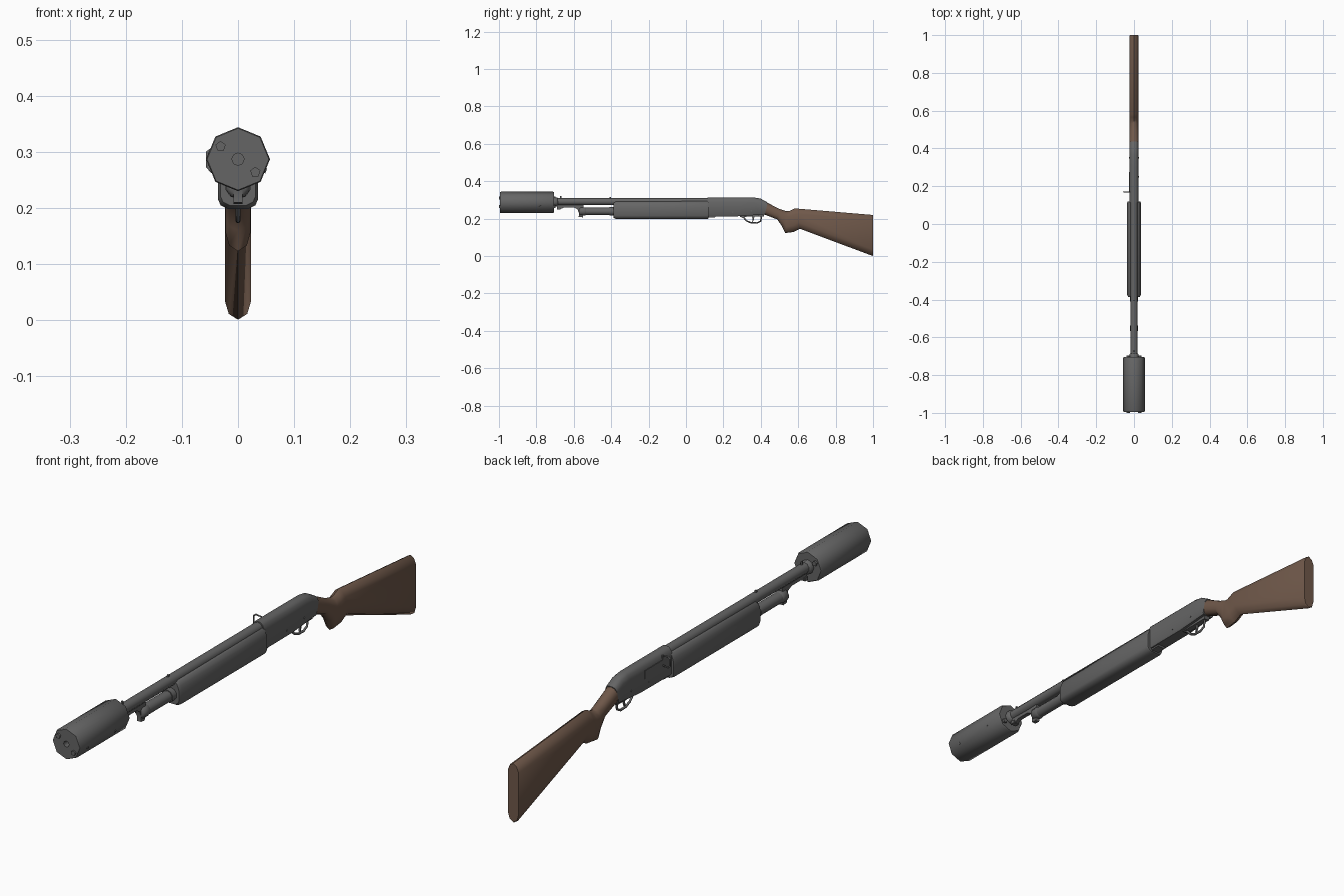
import bpy, bmesh
from math import cos, sin, pi, radians
from mathutils import Vector


def material(name, *rgb):
    m = bpy.data.materials.new(name)
    m.diffuse_color = (*rgb, 1)
    return m


wood = material("wood", 0.16, 0.098, 0.068)
steel = material("dark_steel", 0.13, 0.13, 0.13)


def finish(name, bm, mat, angle):
    bmesh.ops.remove_doubles(bm, verts=bm.verts, dist=1e-5)
    bmesh.ops.recalc_face_normals(bm, faces=bm.faces)
    me = bpy.data.meshes.new(name)
    bm.to_mesh(me)
    bm.free()
    for p in me.polygons:
        p.use_smooth = True
    me.set_sharp_from_angle(angle=radians(angle))
    me.materials.append(mat)
    ob = bpy.data.objects.new(name, me)
    bpy.context.collection.objects.link(ob)
    return ob


def loft(name, rings, mat=steel, angle=50):
    """Skin a list of equal-length point rings and cap both ends."""
    bm = bmesh.new()
    vs = [[bm.verts.new(p) for p in r] for r in rings]
    n = len(vs[0])
    for a, b in zip(vs, vs[1:]):
        for i in range(n):
            j = (i + 1) % n
            bm.faces.new((a[i], a[j], b[j], b[i]))
    bm.faces.new(vs[0])
    bm.faces.new(vs[-1])
    return finish(name, bm, mat, angle)


def turned(name, profile, x=0, z=0, segs=8):
    """Revolve (radius, y) pairs about an axis along y."""
    return loft(name, [[(x + r * sin(2 * pi * i / segs), y, z + r * cos(2 * pi * i / segs))
                        for i in range(segs)] for r, y in profile])


def plate(name, profile, w, x=0, angle=30):
    """Extrude a side (y, z) profile across x."""
    return loft(name, [[(x + s * w, y, z) for y, z in profile] for s in (-1, 1)], steel, angle)


def screw(name, loc, normal, r=0.005):
    ob = turned(name, [(r, -0.004), (r, 0.002)], segs=6)
    ob.location = loc
    ob.rotation_mode = 'QUATERNION'
    ob.rotation_quaternion = Vector((0, 1, 0)).rotation_difference(Vector(normal))


def wire(name, pts, r, cyclic=False):
    cu = bpy.data.curves.new(name, 'CURVE')
    cu.dimensions = '3D'
    cu.bevel_depth, cu.bevel_resolution, cu.use_fill_caps = r, 1, True
    sp = cu.splines.new('POLY')
    sp.points.add(len(pts) - 1)
    for p, c in zip(sp.points, pts):
        p.co = (*c, 1)
    sp.use_cyclic_u = cyclic
    cu.materials.append(steel)
    ob = bpy.data.objects.new(name, cu)
    bpy.context.collection.objects.link(ob)


def mirrored(half):
    return half + [(-x, z) for x, z in reversed(half) if abs(x) > 1e-6]


# Suppressor can with bore, end bolts and side screws
CZ = 0.287
turned("suppressor", [(0.011, -0.93), (0.011, -0.994), (0.055, -0.994), (0.057, -0.99),
                      (0.057, -0.71), (0.054, -0.705), (0.02, -0.705)], 0, CZ)
for x, z in ((-0.031, 0.023), (0.031, -0.023)):
    for y0, y1 in ((-1.0, -0.99), (-0.71, -0.697)):
        turned("end_bolt", [(0.0095, y0), (0.0095, y1)], x, CZ + z, 5)
a = radians(-22.5)
for y in (-0.94, -0.78):
    screw("side_screw", (0.0525 * cos(a), y, CZ + 0.0525 * sin(a)), (cos(a), 0, sin(a)))

# Barrel, rear collar and magazine tube
turned("barrel", [(0.019, -0.72), (0.019, 0.14)], 0, 0.291, 10)
turned("muzzle_collar", [(0.025, -0.71), (0.025, -0.69), (0.019, -0.685)], 0, 0.289, 8)
turned("magazine_tube", [(0.02, -0.555), (0.02, -0.3)], 0, 0.239, 10)
turned("magazine_cap", [(0.015, -0.572), (0.022, -0.565), (0.022, -0.54), (0.02, -0.535)], 0, 0.239, 10)
turned("tube_ring", [(0.023, -0.41), (0.023, -0.38)], 0, 0.239, 10)

# Sight beads
for y, h in ((-0.67, 0.321), (-0.405, 0.317)):
    plate("sight_bead", [(y - 0.004, 0.305), (y + 0.004, 0.305), (y + 0.003, h), (y - 0.003, h)], 0.003)

# Bracket under the barrel
plate("barrel_bracket", [(-0.69, 0.274), (-0.69, 0.255), (-0.67, 0.252), (-0.65, 0.26), (-0.6, 0.26),
                         (-0.58, 0.25), (-0.572, 0.228), (-0.574, 0.21), (-0.552, 0.207),
                         (-0.548, 0.225), (-0.548, 0.274), (-0.6, 0.272)], 0.008)
plate("bracket_hook", [(-0.69, 0.262), (-0.69, 0.25), (-0.672, 0.25), (-0.672, 0.262)], 0.012)

# Forend: U-shaped grip sleeve
U = mirrored([(0.018, 0.294), (0.026, 0.291), (0.032, 0.274), (0.036, 0.262),
              (0.036, 0.216), (0.031, 0.205), (0.017, 0.198)])
rings = []
for y, s in ((-0.387, 0.86), (-0.375, 1), (0.112, 1), (0.12, 0.95)):
    rings.append([(x * s, y, 0.245 + (z - 0.245) * s - (0.003 if y < 0 and z > 0.28 else 0)) for x, z in U])
loft("forend", rings, steel, 55)

# Receiver and stock: each section joins a top (y, z) to a bottom (y, z)
def section(yt, zt, yb, zb, w, half):
    return [(x * w, yb + (yt - yb) * v, zb + (zt - zb) * v) for x, v in mirrored(half)]

R = [(0, 1), (0.45, 0.985), (0.8, 0.9), (1, 0.74), (1, 0.06), (0.85, 0)]
loft("receiver", [section(*s, R) for s in (
    (0.115, 0.313, 0.115, 0.212, 0.025), (0.30, 0.313, 0.29, 0.213, 0.025),
    (0.365, 0.313, 0.355, 0.218, 0.0245), (0.40, 0.307, 0.39, 0.221, 0.024),
    (0.437, 0.286, 0.422, 0.223, 0.0235))], steel, 40)
plate("carrier_lip", [(0.11, 0.22), (0.11, 0.205), (0.155, 0.207), (0.165, 0.22)], 0.016)
plate("bolt_cover", [(0.17, 0.288), (0.17, 0.258), (0.275, 0.258), (0.275, 0.288)], 0.002, -0.0245)
for y, z in ((0.25, 0.235), (0.35, 0.242)):
    for s in (-1, 1):
        screw("receiver_pin", (s * 0.0245, y, z), (s, 0, 0), 0.0045)

# Side sling loop
wire("sling_loop", [(x, 0.17, z) for x, z in (
    (-0.022, 0.302), (-0.047, 0.305), (-0.055, 0.299), (-0.055, 0.274), (-0.047, 0.265),
    (-0.022, 0.268))], 0.003, True)

# Trigger group
plate("trigger_plate", [(0.285, 0.222), (0.29, 0.21), (0.415, 0.211), (0.42, 0.224)], 0.011)
wire("trigger_guard", [(0, y, z) for y, z in (
    (0.295, 0.213), (0.308, 0.206), (0.325, 0.188), (0.348, 0.178), (0.38, 0.177),
    (0.399, 0.187), (0.404, 0.213))], 0.0045)
plate("trigger", [(0.352, 0.214), (0.357, 0.198), (0.353, 0.184), (0.358, 0.183),
                  (0.364, 0.198), (0.366, 0.214)], 0.003)

# Wooden stock
rings = []
for yt, zt, yb, zb, w in ((0.435, 0.285, 0.42, 0.222, 0.0235), (0.50, 0.252, 0.488, 0.196, 0.0225),
                          (0.535, 0.24, 0.513, 0.16, 0.0225), (0.55, 0.24, 0.53, 0.123, 0.0225),
                          (0.565, 0.247, 0.575, 0.129, 0.023), (0.582, 0.255, 0.61, 0.146, 0.023),
                          (0.997, 0.22, 0.997, 0.001, 0.0235), (1.0, 0.218, 1.0, 0.004, 0.022)):
    c = min(0.034, 0.32 * (zt - zb)) / (zt - zb)
    S = [(0, 1), (0.6, 1 - 0.25 * c), (1, 1 - 0.85 * c), (1, c), (0.7, 0.3 * c), (0, 0)]
    rings.append(section(yt, zt, yb, zb, w, S))
loft("stock", rings, wood, 45)
